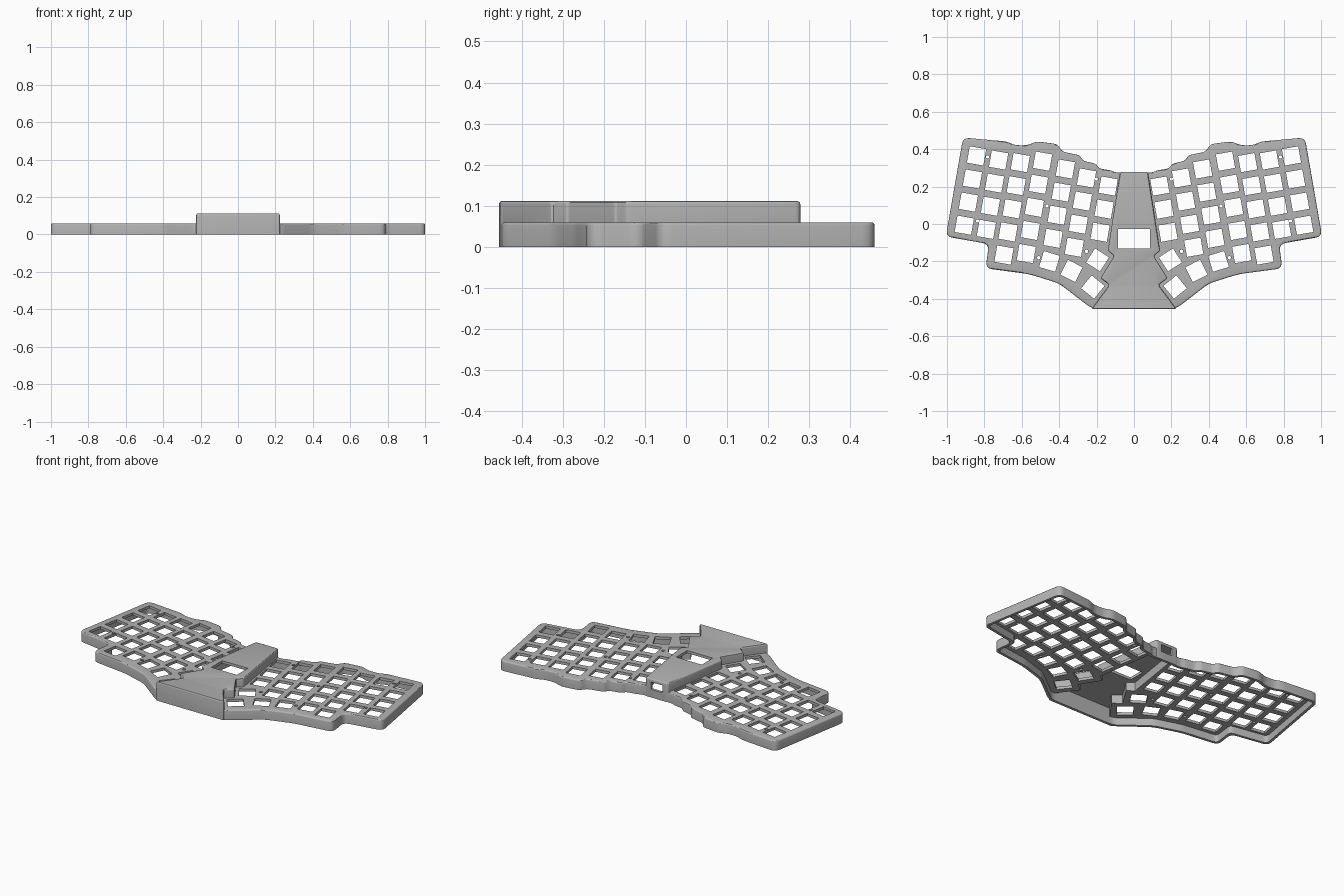
import bpy, bmesh, math
from mathutils import Vector, Matrix

old = bpy.data.objects.get("Cube")
if old:
    bpy.data.objects.remove(old, do_unlink=True)

WALL, PLATE_Z, TOP_Z, TILT = 0.016, 0.06, 0.112, 10

grey = bpy.data.materials.new("case_grey")
grey.use_nodes = True
grey.diffuse_color = (0.45, 0.45, 0.45, 1)
grey.node_tree.nodes["Principled BSDF"].inputs["Base Color"].default_value = grey.diffuse_color


def mirrored(half):
    """Close a right-hand half outline (back to front) into a full clockwise loop."""
    pts = [Vector(p) for p in half]
    return pts + [Vector((-p.x, p.y)) for p in reversed(pts)]


def inset(pts, d):
    out = []
    for i, p in enumerate(pts):
        a = (p - pts[i - 1]).normalized()
        b = (pts[(i + 1) % len(pts)] - p).normalized()
        na, nb = Vector((a.y, -a.x)), Vector((b.y, -b.x))
        out.append(p + (na + nb) * d / (1 + na.dot(nb)))
    return out


def fillet(pts, radius, steps=5):
    """Replace every corner with a short curve."""
    out = []
    for i, p in enumerate(pts):
        a, b = pts[i - 1] - p, pts[(i + 1) % len(pts)] - p
        cut = min(radius, a.length * 0.42, b.length * 0.42)
        s, e = p + a.normalized() * cut, p + b.normalized() * cut
        for k in range(steps):
            t = k / (steps - 1)
            out.append(s * (1 - t) ** 2 + p * 2 * t * (1 - t) + e * t * t)
    return out


def finish(name, bm):
    bmesh.ops.recalc_face_normals(bm, faces=bm.faces)
    mesh = bpy.data.meshes.new(name)
    bm.to_mesh(mesh)
    bm.free()
    mesh.materials.append(grey)
    obj = bpy.data.objects.new(name, mesh)
    bpy.context.collection.objects.link(obj)
    return obj


def prism(name, pts, z0, z1, bevel=0):
    bm = bmesh.new()
    face = bm.faces.new([bm.verts.new((p.x, p.y, z0)) for p in pts])
    ext = bmesh.ops.extrude_face_region(bm, geom=[face])["geom"]
    bmesh.ops.translate(bm, vec=(0, 0, z1 - z0),
                        verts=[g for g in ext if isinstance(g, bmesh.types.BMVert)])
    if bevel:
        rim = [e for e in bm.edges if all(v.co.z > z1 - 1e-5 for v in e.verts)]
        bmesh.ops.bevel(bm, geom=rim, offset=bevel, segments=3, profile=0.5,
                        affect='EDGES', clamp_overlap=False)
    return finish(name, bm)


def combine(target, tool, operation):
    mod = target.modifiers.new("cut", 'BOOLEAN')
    mod.operation, mod.solver, mod.object = operation, 'EXACT', tool
    bpy.context.view_layer.objects.active = target
    bpy.ops.object.modifier_apply(modifier=mod.name)
    bpy.data.objects.remove(tool, do_unlink=True)


def add_box(bm, centre, size, angle=0):
    m = (Matrix.Translation(centre) @ Matrix.Rotation(math.radians(angle), 4, 'Z')
         @ Matrix.Diagonal((*size, 1)))
    bmesh.ops.create_cube(bm, size=1, matrix=m)


# Outlines of the key plate and the raised centre
body = mirrored([
    (0.10, 0.276), (0.125, 0.287), (0.185, 0.297), (0.205, 0.322), (0.272, 0.338),
    (0.29, 0.367), (0.383, 0.387), (0.41, 0.427), (0.52, 0.442), (0.57, 0.421),
    (0.635, 0.421), (0.68, 0.441), (0.914, 0.462), (1.006, -0.067), (0.776, -0.107),
    (0.793, -0.237), (0.56, -0.268), (0.40, -0.318), (0.225, -0.453)])
raised = mirrored([
    (0.075, 0.278), (0.14, -0.145), (0.105, -0.17), (0.18, -0.29),
    (0.132, -0.325), (0.228, -0.455)])

# Solid case, then hollowed from below
case = prism("keyboard_case", fillet(body, 0.035), 0, PLATE_Z, 0.008)
combine(case, prism("raised_block", fillet(raised, 0.012, 4), 0, TOP_Z, 0.008), 'UNION')
combine(case, prism("plate_cavity", fillet(inset(body, WALL), 0.025), -0.02, PLATE_Z - WALL),
        'DIFFERENCE')
combine(case, prism("raised_cavity", inset(raised, WALL), -0.03, TOP_Z - WALL), 'DIFFERENCE')

# Key openings: staggered columns, then the fanned thumb keys
columns = [(0.842, 0.364, 4), (0.724, 0.342, 4), (0.608, 0.328, 5), (0.489, 0.336, 5),
           (0.367, 0.294, 4), (0.254, 0.246, 4), (0.138, 0.203, 3)]
keys = [(x + 0.0218 * r, y - 0.1235 * r, TILT) for x, y, n in columns for r in range(n)]
keys += [(0.452, -0.2, 17), (0.334, -0.251, 27), (0.22, -0.337, 39), (0.195, -0.192, 33)]
bm = bmesh.new()
for x, y, angle in keys:
    for side in (1, -1):
        add_box(bm, (side * x, y, 0.06), (0.089, 0.089, 0.06), side * angle)
combine(case, finish("key_cutter", bm), 'DIFFERENCE')

# Screw holes between the keys
bm = bmesh.new()
for x, y in [(0.783, 0.358), (0.837, 0.016), (0.2, 0.24), (0.465, 0.096),
             (0.51, -0.18), (0.254, -0.146)]:
    for side in (1, -1):
        bmesh.ops.create_cone(bm, cap_ends=True, segments=16, radius1=0.009, radius2=0.009,
                              depth=0.06, matrix=Matrix.Translation((side * x, y, 0.06)))
combine(case, finish("screw_cutter", bm), 'DIFFERENCE')

# Display window and rear cable port
bm = bmesh.new()
add_box(bm, (0, -0.08, 0.11), (0.17, 0.104, 0.06))
add_box(bm, (0, 0.275, 0.07), (0.075, 0.06, 0.044))
combine(case, finish("window_and_port_cutter", bm), 'DIFFERENCE')

bpy.ops.object.select_all(action='DESELECT')
case.select_set(True)
bpy.context.view_layer.objects.active = case
bpy.ops.object.shade_smooth_by_angle(angle=math.radians(30))
